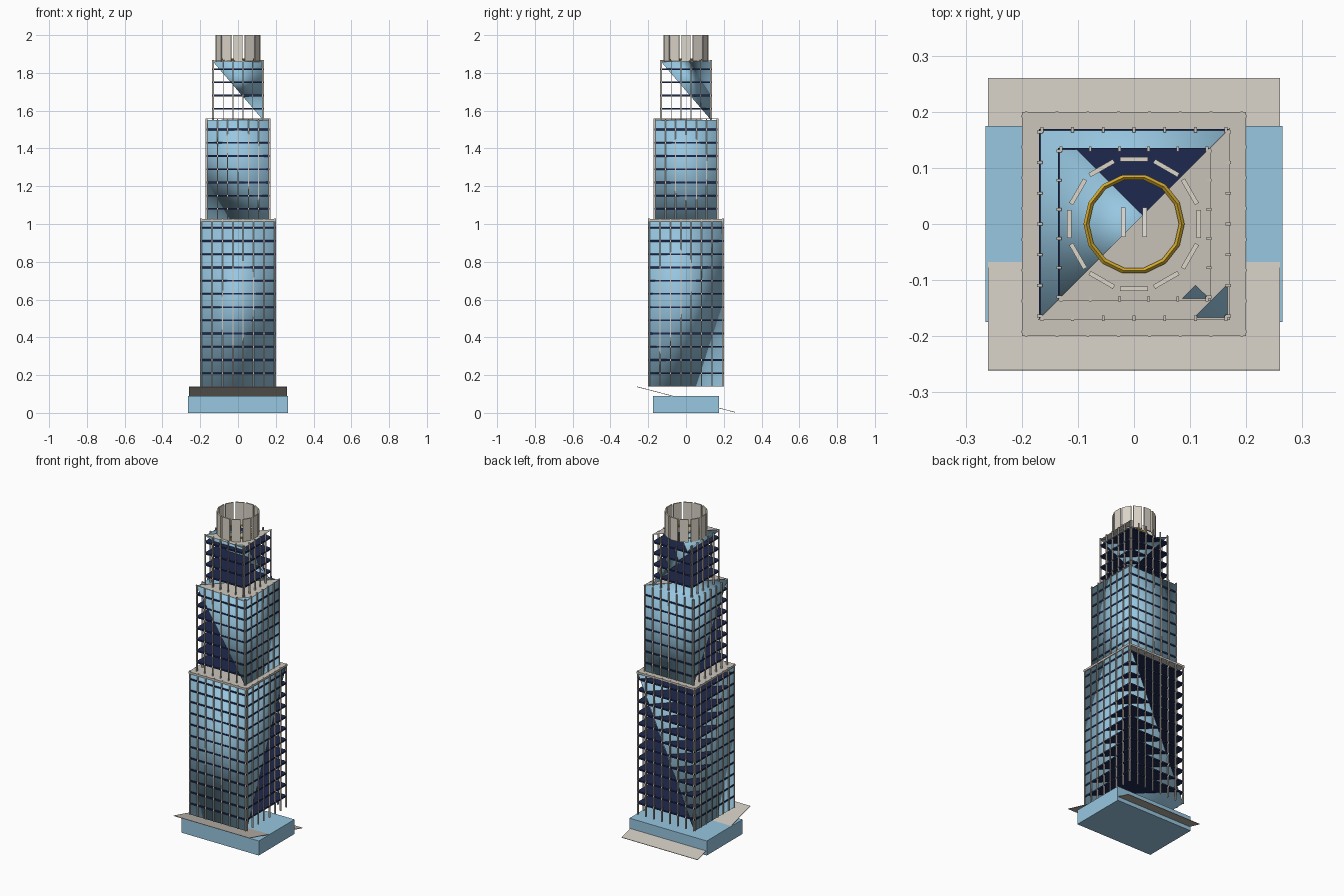
import bpy, bmesh, math
from mathutils import Matrix

if "Cube" in bpy.data.objects:
    bpy.data.objects.remove(bpy.data.objects["Cube"])


def mat(name, rgb):
    m = bpy.data.materials.new(name)
    m.diffuse_color = (*rgb, 1)
    m.use_nodes = True
    m.node_tree.nodes["Principled BSDF"].inputs["Base Color"].default_value = m.diffuse_color
    return m


GLASS = mat("light_blue_glass", (0.31, 0.57, 0.75))
NAVY = mat("navy_floor", (0.013, 0.022, 0.08))
STONE = mat("warm_grey", (0.60, 0.56, 0.50))
CREAM = mat("cream_panel", (0.72, 0.67, 0.58))
GOLD = mat("gold", (0.68, 0.42, 0.03))
WHITE = mat("off_white", (0.8, 0.78, 0.74))


def finish(bm, name, material, smooth=False):
    me = bpy.data.meshes.new(name)
    for f in bm.faces:
        f.smooth = smooth
    bm.to_mesh(me)
    bm.free()
    me.materials.append(material)
    ob = bpy.data.objects.new(name, me)
    bpy.context.collection.objects.link(ob)
    return ob


def box(bm, center, size, angle=0):
    m = (Matrix.Rotation(angle, 4, 'Z') @ Matrix.Translation(center)
         @ Matrix.Diagonal((*size, 1)))
    bmesh.ops.create_cube(bm, size=1, matrix=m)


def sheet(name, pts, material, thick=0.003):
    bm = bmesh.new()
    bm.faces.new([bm.verts.new(p) for p in pts])
    ob = finish(bm, name, material)
    mod = ob.modifiers.new("thickness", 'SOLIDIFY')
    mod.thickness = thick


def glass_body(name, r, z0, z1, missing):
    # box shape with some corners cut away down to the neighbouring corners
    bm = bmesh.new()
    for sx in (-1, 1):
        for sy in (-1, 1):
            for top in (0, 1):
                if (sx, sy, top) not in missing:
                    bm.verts.new((sx * r, sy * r, z1 if top else z0))
    bmesh.ops.convex_hull(bm, input=bm.verts[:])
    bmesh.ops.dissolve_limit(bm, angle_limit=0.01, verts=bm.verts[:], edges=bm.edges[:])
    bmesh.ops.recalc_face_normals(bm, faces=bm.faces[:])
    finish(bm, name, GLASS, True)


# podium block and the sloping canopy plate through it
bm = bmesh.new()
box(bm, (0, 0, 0.045), (0.53, 0.35, 0.09))
finish(bm, "podium", GLASS)
sheet("canopy_plate", [(-0.26, -0.26, 0.14), (0.26, -0.26, 0.14),
                       (0.26, 0.26, 0.005), (-0.26, 0.26, 0.005)], STONE)

# tiers: name, half width, bottom, top, fins per side, first floor, floors, missing corners
TIERS = [
    ("lower", 0.195, 0.14, 1.02, 8, 0.21, 12, {(-1, 1, 1), (1, 1, 0)}),
    ("middle", 0.167, 1.02, 1.55, 7, 1.08, 7, {(-1, -1, 0)}),
    ("upper", 0.133, 1.55, 1.86, 6, 1.61, 4,
     {(1, 1, 1), (-1, -1, 0), (1, -1, 0), (-1, 1, 0)}),
]
for name, r, z0, z1, fins, f0, floors, missing in TIERS:
    glass_body(name + "_glass", r, z0, z1, missing)
    # floor plates
    bm = bmesh.new()
    for i in range(floors):
        box(bm, (0, 0, f0 + 0.07 * i), (2 * r + 0.005, 2 * r + 0.005, 0.009))
    finish(bm, name + "_floors", NAVY)
    # vertical fins on all four sides
    bm = bmesh.new()
    for side in range(4):
        for i in range(fins):
            x = (r - 0.003) * (2 * i / (fins - 1) - 1)
            box(bm, (x, -r - 0.001, (z0 + z1) / 2 + 0.004), (0.005, 0.009, z1 - z0 + 0.008),
                side * math.pi / 2)
    finish(bm, name + "_fins", STONE)
    # roof
    if name == "lower":
        bm = bmesh.new()
        box(bm, (0, 0, z1), (2 * r + 0.01, 2 * r + 0.01, 0.012))
        finish(bm, name + "_roof", STONE)
    else:
        e = r + 0.004
        sheet(name + "_roof", [(-e, -e, z1 + 0.008), (e, -e, z1 - 0.002),
                               (e, e, z1 + 0.008)], STONE, 0.001)

# crown: ring of twelve upright panels
bm = bmesh.new()
for i in range(12):
    box(bm, (0.115, 0, 1.93), (0.008, 0.05, 0.14), i * math.pi / 6)
finish(bm, "crown_panels", CREAM)

# gold ring on the roof inside the crown
bpy.ops.mesh.primitive_torus_add(major_segments=14, minor_segments=4, major_radius=0.085,
                                 minor_radius=0.005, location=(0, 0, 1.87))
ring = bpy.context.object
ring.name = "roof_ring"
ring.data.materials.append(GOLD)

# landing pad bars
bm = bmesh.new()
for x in (-0.019, 0.019):
    box(bm, (x, 0.003, 1.871), (0.008, 0.052, 0.006))
finish(bm, "landing_pad_bars", WHITE)
